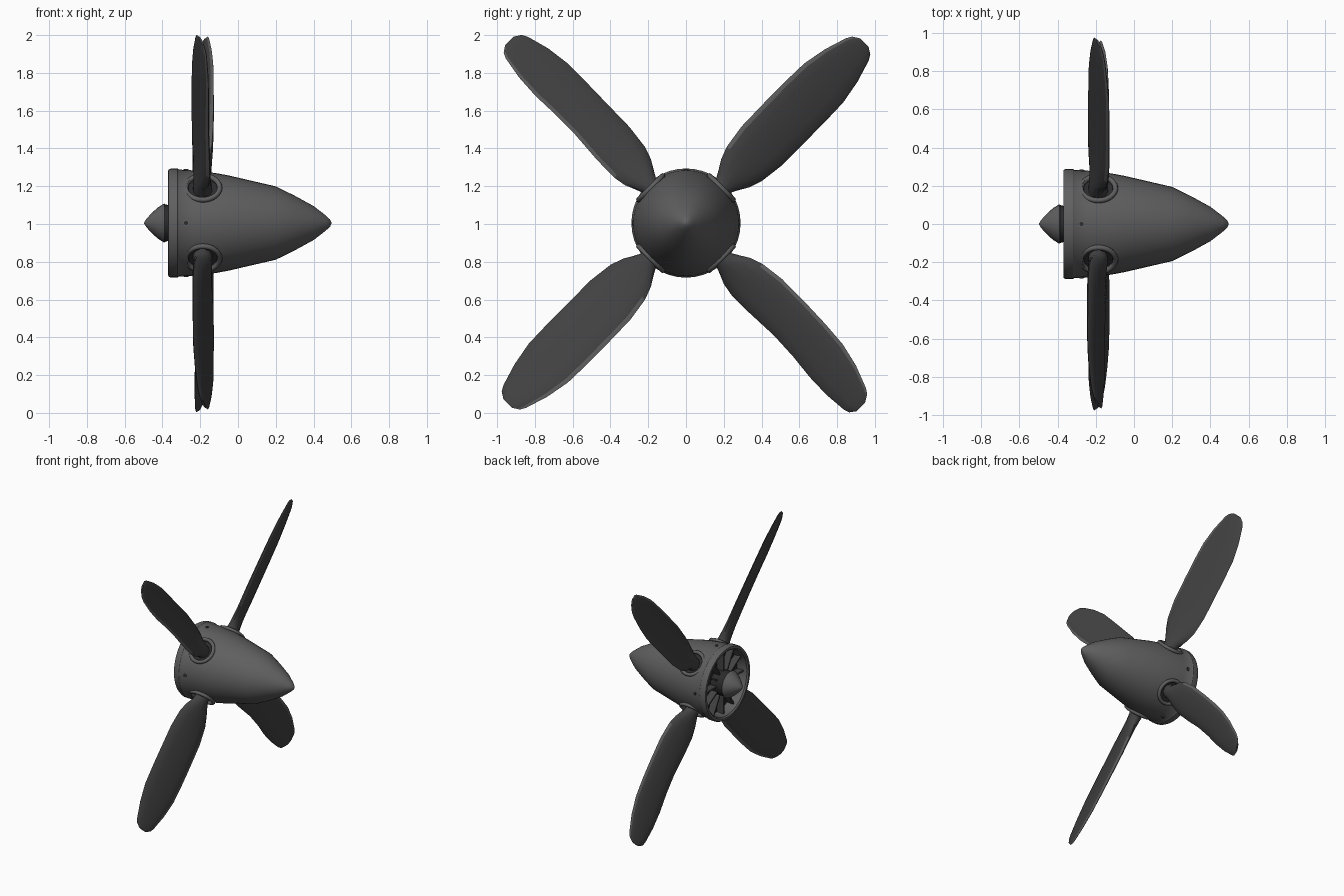
import bpy, bmesh
from math import sin, cos, pi, radians, hypot
from mathutils import Vector

if "Cube" in bpy.data.objects:
    bpy.data.objects.remove(bpy.data.objects["Cube"])

AXIS_Z = 1.005      # height of the shaft axis
BLADE_X = -0.187    # station of the blades along the shaft
PITCH = 0.36        # forward lean of the chord


def material(name, level):
    m = bpy.data.materials.new(name)
    m.use_nodes = True
    color = (level, level, level, 1)
    m.diffuse_color = color
    m.node_tree.nodes["Principled BSDF"].inputs["Base Color"].default_value = color
    return m


hub_grey = material("hub grey", 0.115)
blade_grey = material("blade dark grey", 0.055)
socket_black = material("socket black", 0.025)


def smooth(obj, angle=35):
    bpy.ops.object.select_all(action='DESELECT')
    obj.select_set(True)
    bpy.context.view_layer.objects.active = obj
    bpy.ops.object.shade_smooth_by_angle(angle=radians(angle))


def loft(name, rings, mats, rule=None):
    """Bridge rings of points, cap both ends; rule(ring, side) picks a material."""
    bm = bmesh.new()
    rows = [[bm.verts.new(p) for p in ring] for ring in rings]
    n = len(rows[0])
    for k in range(len(rows) - 1):
        for i in range(n):
            j = (i + 1) % n
            f = bm.faces.new((rows[k][i], rows[k][j], rows[k + 1][j], rows[k + 1][i]))
            f.material_index = rule(k, i) if rule else 0
    bm.faces.new(rows[0])
    bm.faces.new(rows[-1])
    bmesh.ops.recalc_face_normals(bm, faces=bm.faces)
    mesh = bpy.data.meshes.new(name)
    bm.to_mesh(mesh)
    bm.free()
    for m in mats:
        mesh.materials.append(m)
    obj = bpy.data.objects.new(name, mesh)
    bpy.context.collection.objects.link(obj)
    return obj


def lathe(name, profile, mats, sides=40, rule=None):
    rings = [[(x, r * cos(2 * pi * i / sides), AXIS_Z + r * sin(2 * pi * i / sides))
              for i in range(sides)] for x, r in profile]
    return loft(name, rings, mats, rule)


def radial(angle):
    return Vector((0, cos(angle), sin(angle)))


def disc(name, x, angle, r, radius, depth, mat, sides=24):
    """Cylinder pointing outward from the shaft."""
    out = radial(angle)
    bpy.ops.mesh.primitive_cylinder_add(
        vertices=sides, radius=radius, depth=depth,
        location=Vector((x, 0, AXIS_Z)) + out * r,
        rotation=out.to_track_quat('Z', 'Y').to_euler())
    obj = bpy.context.object
    obj.name = name
    obj.data.materials.append(mat)
    return obj


# Spinner shell with a hollow rear
shell = [(-0.28, 0.002), (-0.28, 0.245), (-0.36, 0.255), (-0.37, 0.265), (-0.369, 0.282),
         (-0.355, 0.289), (-0.32, 0.289), (-0.312, 0.283), (-0.24, 0.279), (-0.12, 0.265),
         (-0.05, 0.252), (0.2, 0.194), (0.3, 0.145), (0.4, 0.09), (0.465, 0.04),
         (0.488, 0.018), (0.495, 0.003)]
spinner = lathe("spinner", shell, [hub_grey, socket_black], rule=lambda k, i: int(k < 1))

# Blade sockets cut into the spinner
diagonals = [radians(45 + 90 * i) for i in range(4)]
for a in diagonals:
    cutter = disc("socket_cutter", BLADE_X, a, 0.3, 0.084, 0.12, hub_grey)
    cutter.hide_render = True
    mod = spinner.modifiers.new("socket", 'BOOLEAN')
    mod.operation = 'DIFFERENCE'
    mod.solver = 'EXACT'
    mod.object = cutter
    bpy.context.view_layer.objects.active = spinner
    bpy.ops.object.modifier_apply(modifier=mod.name)
    bpy.data.objects.remove(cutter)
smooth(spinner)

# Socket rims and dark floors
for i, a in enumerate(diagonals):
    out = radial(a)
    disc(f"socket_floor_{i}", BLADE_X, a, 0.243, 0.083, 0.008, socket_black)
    bpy.ops.mesh.primitive_torus_add(
        major_segments=32, minor_segments=8, major_radius=0.09, minor_radius=0.014,
        location=Vector((BLADE_X, 0, AXIS_Z)) + out * 0.264,
        rotation=out.to_track_quat('Z', 'Y').to_euler())
    rim = bpy.context.object
    rim.name = f"socket_rim_{i}"
    rim.data.materials.append(hub_grey)
    smooth(rim, 60)

# Screws around the shell
for i in range(4):
    disc(f"screw_{i}", -0.275, i * pi / 2, 0.278, 0.016, 0.01, hub_grey, 12)
    disc(f"screw_slot_{i}", -0.275, i * pi / 2, 0.281, 0.011, 0.008, socket_black, 12)

# Rear shaft cone, dark at its collar
cone = lathe("rear_cone", [(-0.27, 0.095), (-0.37, 0.095), (-0.388, 0.1), (-0.39, 0.104),
                           (-0.425, 0.082), (-0.46, 0.05), (-0.485, 0.022), (-0.497, 0.003)],
             [hub_grey, socket_black], 24, lambda k, i: int(k < 2))
smooth(cone)

# Ribs in the hollow rear
for i in range(12):
    a = 2 * pi * i / 12
    bpy.ops.mesh.primitive_cube_add(size=1, location=Vector((-0.305, 0, AXIS_Z)) + radial(a) * 0.17,
                                    rotation=(a, 0, 0))
    rib = bpy.context.object
    rib.name = f"rear_rib_{i}"
    rib.scale = (0.06, 0.16, 0.012)
    rib.data.materials.append(blade_grey)

# Blade stations: radius, half chord, half thickness
stations = [(0.2, 0.05, 0.052), (0.28, 0.052, 0.05), (0.32, 0.075, 0.042), (0.37, 0.105, 0.034),
            (0.44, 0.13, 0.027), (0.57, 0.148, 0.022), (0.75, 0.15, 0.02), (0.9, 0.15, 0.018),
            (1.04, 0.146, 0.016), (1.17, 0.122, 0.014), (1.29, 0.085, 0.011),
            (1.32, 0.068, 0.009), (1.343, 0.032, 0.006)]
SIDES = 12


def blade(name, angle, width, belly, tip):
    out, side = radial(angle), radial(angle + pi / 2)
    normal = Vector((1, 0, 0)) - side * PITCH
    normal /= hypot(1, PITCH)
    rings = []
    for r, w, h in stations:
        f = max(0, (r - 0.25) / 1.1)
        bulge = sin(pi * f)
        w *= 1 - (1 - width) * bulge
        centre = belly * bulge + tip * f
        ring = []
        for i in range(SIDES):
            a = 2 * pi * i / SIDES
            t = centre + w * cos(a)
            ring.append(Vector((BLADE_X + PITCH * t, 0, AXIS_Z)) + out * r + side * t
                        + normal * h * sin(a))
        rings.append(ring)
    # light strip along the leading edge
    edge = lambda k, i: int(k > 3 and i in (0, SIDES - 1))
    smooth(loft(name, rings, [blade_grey, hub_grey], edge), 40)


blade("blade_upper_back", diagonals[0], 1.0, 0.004, 0.008)
blade("blade_upper_front", diagonals[1], 0.78, -0.025, -0.02)
blade("blade_lower_front", diagonals[2], 1.0, 0.004, 0.008)
blade("blade_lower_back", diagonals[3], 0.8, 0.045, -0.035)
